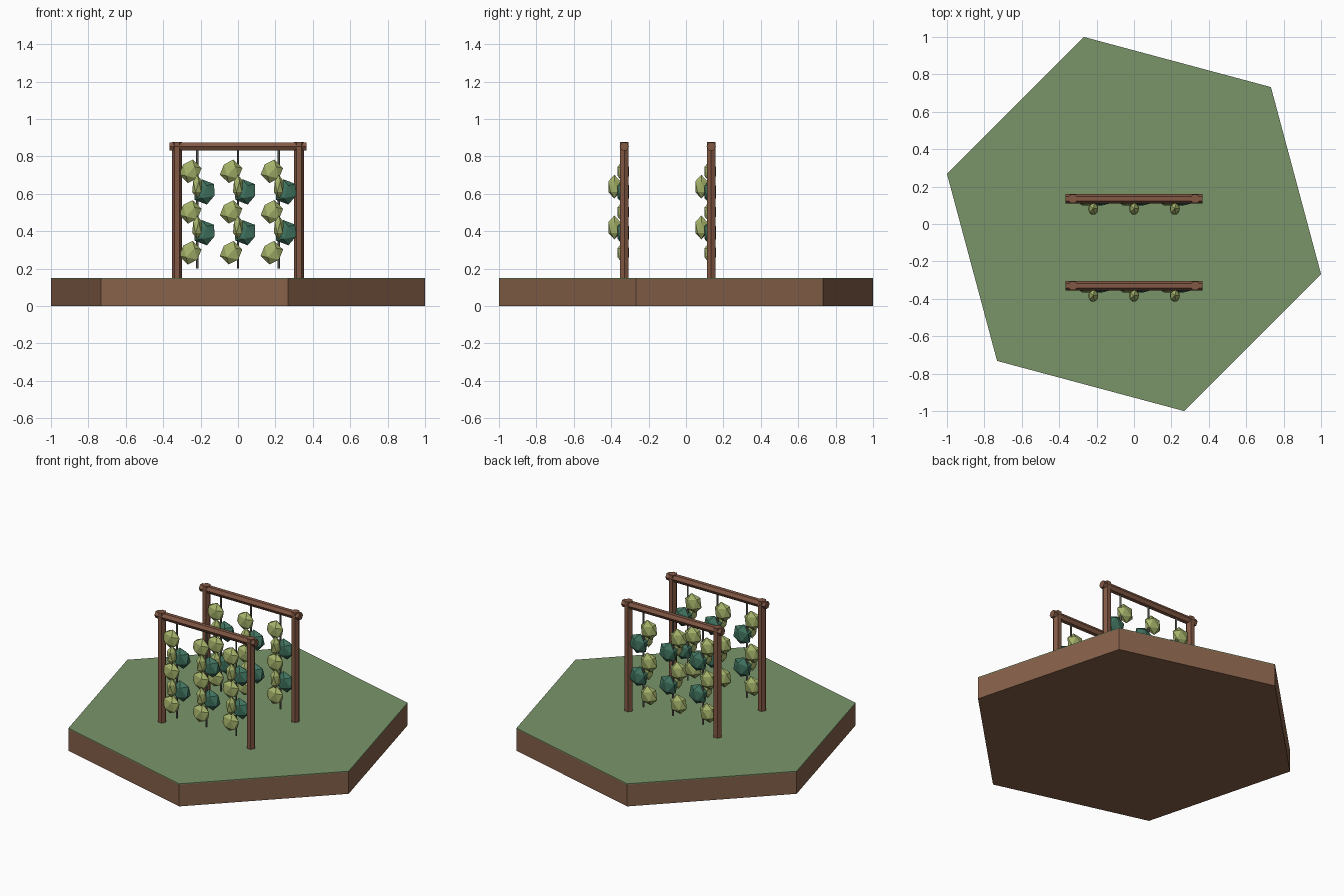
import bpy, math

if "Cube" in bpy.data.objects:
    bpy.data.objects.remove(bpy.data.objects["Cube"])


def material(name, rgb):
    m = bpy.data.materials.new(name)
    lin = [((c / 255 + 0.055) / 1.055) ** 2.4 for c in rgb]
    m.diffuse_color = (*lin, 1)
    m.use_nodes = True
    m.node_tree.nodes["Principled BSDF"].inputs["Base Color"].default_value = m.diffuse_color
    return m


GRASS = material("grass green", (122, 149, 105))
SOIL = material("soil brown", (134, 97, 73))
WOOD = material("wood brown", (130, 88, 68))
STRING = material("string grey", (105, 103, 96))
LIGHT = material("light leaf", (166, 180, 107))
DARK = material("dark leaf", (64, 114, 94))


def finish(name, mat):
    ob = bpy.context.object
    ob.name = name
    ob.data.materials.append(mat)
    return ob


def prism(name, mat, sides, radius, length, loc, rot=(0, 0, 0)):
    bpy.ops.mesh.primitive_cylinder_add(vertices=sides, radius=radius, depth=length,
                                        location=loc, rotation=rot)
    return finish(name, mat)


def leaf(name, mat, loc, size, tilt=0):
    bpy.ops.mesh.primitive_ico_sphere_add(subdivisions=1, radius=1, location=loc,
                                          rotation=(0, tilt, 0))
    ob = finish(name, mat)
    ob.scale = size
    return ob


# hexagonal ground tile with a thin grass sheet
R = 1 / math.cos(math.radians(15))
turn = (0, 0, math.radians(15))
prism("soil_base", SOIL, 6, R, 0.145, (0, 0, 0.0725), turn)
prism("grass_top", GRASS, 6, R, 0.006, (0, 0, 0.147), turn)

# two trellis frames with hanging vines
for y in (-0.33, 0.135):
    for x in (-0.327, 0.327):
        prism("post", WOOD, 6, 0.027, 0.73, (x, y, 0.513), (0, 0, math.pi / 2))
    prism("top_beam", WOOD, 6, 0.025, 0.73, (0, y, 0.853), (0, math.pi / 2, 0))

    for x in (-0.218, 0, 0.218):
        prism("vine_string", STRING, 5, 0.006, 0.64, (x, y, 0.52))
        # leaves on the left of the string
        for z in (0.72, 0.503, 0.285):
            leaf("left_leaf", LIGHT, (x - 0.037, y - 0.005, z), (0.062, 0.036, 0.064), 0.2)
        # leaves on the right and in front
        for z in (0.61, 0.392):
            leaf("right_leaf", DARK, (x + 0.038, y - 0.005, z), (0.067, 0.036, 0.069), -0.2)
            leaf("front_leaf", LIGHT, (x, y - 0.053, z + 0.028), (0.03, 0.038, 0.064))
